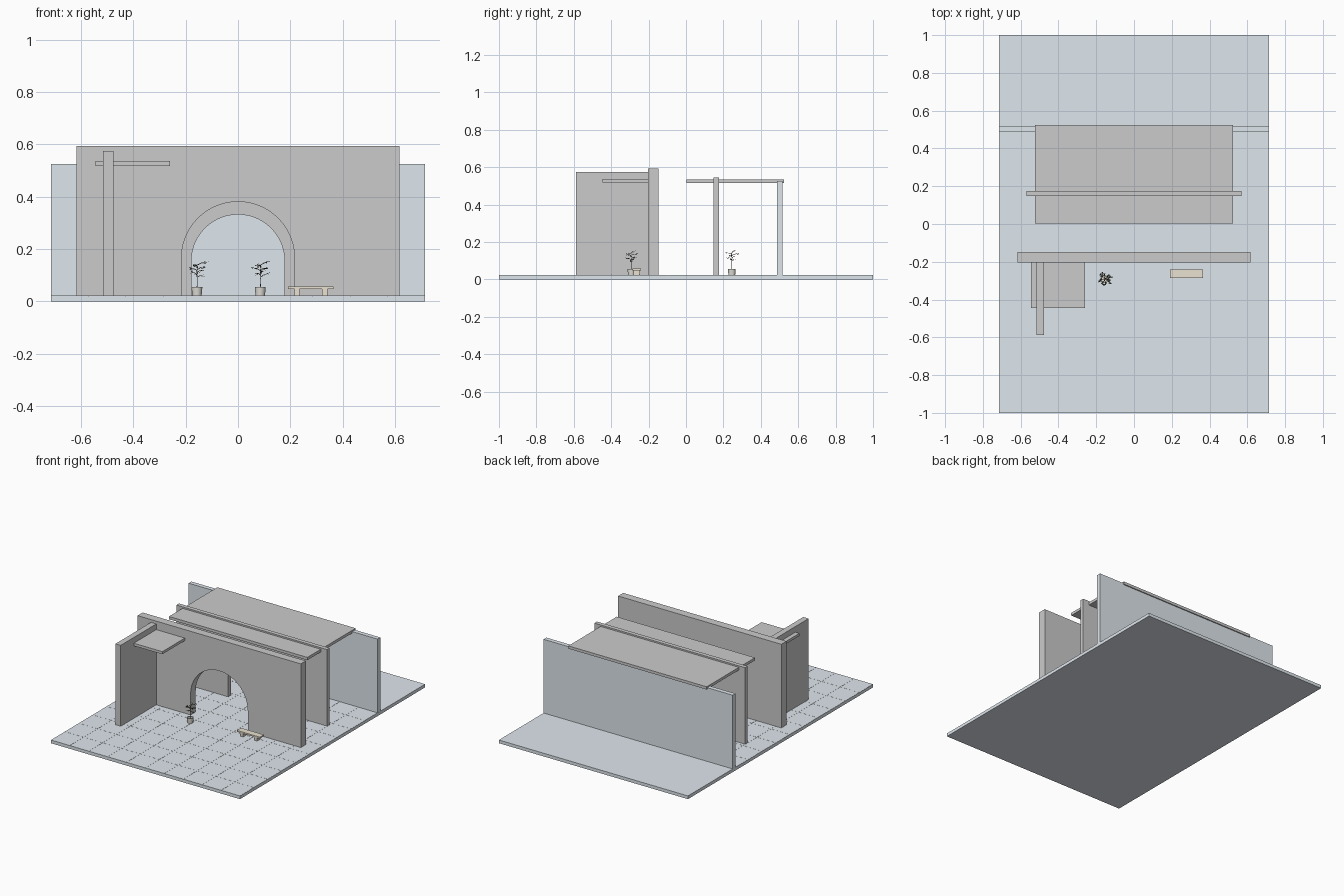
import bpy, bmesh, math, random
from mathutils import Vector

if "Cube" in bpy.data.objects:
    bpy.data.objects.remove(bpy.data.objects["Cube"])

random.seed(4)
FLOOR = 0.022


def material(name, rgb):
    m = bpy.data.materials.new(name)
    m.diffuse_color = (*rgb, 1)
    m.use_nodes = True
    m.node_tree.nodes["Principled BSDF"].inputs["Base Color"].default_value = m.diffuse_color
    return m


STONE = material("pale_blue_stone", (0.74, 0.80, 0.85))
WOOD = material("pale_wood", (0.82, 0.76, 0.64))
CLAY = material("pot_clay", (0.75, 0.73, 0.68))
LEAF = material("leaf_dark", (0.05, 0.07, 0.04))
BARK = material("bark", (0.14, 0.11, 0.08))


def finish(name, bm, mat=None):
    bmesh.ops.recalc_face_normals(bm, faces=bm.faces)
    me = bpy.data.meshes.new(name)
    bm.to_mesh(me)
    bm.free()
    ob = bpy.data.objects.new(name, me)
    bpy.context.collection.objects.link(ob)
    if mat:
        me.materials.append(mat)
    return ob


def add_box(bm, x0, x1, y0, y1, z0, z1):
    vs = bmesh.ops.create_cube(bm, size=1)["verts"]
    for v in vs:
        v.co = Vector((x0 + (v.co.x + .5) * (x1 - x0),
                       y0 + (v.co.y + .5) * (y1 - y0),
                       z0 + (v.co.z + .5) * (z1 - z0)))


def box(name, *dims, mat=None):
    bm = bmesh.new()
    add_box(bm, *dims)
    return finish(name, bm, mat)


def arch_wall(name, w, top, y0, y1, r, spring):
    """Wall with a round-headed doorway, one profile pushed back in y."""
    n = 48
    pts = [(-w, FLOOR), (-r, FLOOR)]
    pts += [(-r * math.cos(math.pi * i / n), spring + r * math.sin(math.pi * i / n))
            for i in range(n + 1)]
    pts += [(r, FLOOR), (w, FLOOR), (w, top), (-w, top)]
    bm = bmesh.new()
    face = bm.faces.new([bm.verts.new((x, y0, z)) for x, z in pts])
    out = bmesh.ops.extrude_face_region(bm, geom=[face])["geom"]
    bmesh.ops.translate(bm, vec=(0, y1 - y0, 0),
                        verts=[g for g in out if isinstance(g, bmesh.types.BMVert)])
    return finish(name, bm)


# Ground slab with hairline-jointed paving
box("floor_slab", -0.715, 0.715, -1, 1, 0, FLOOR - 0.001, mat=STONE)
bm = bmesh.new()
size, gap = 0.143, 0.0005
for i in range(10):
    for j in range(10):
        x, y = -0.715 + i * size, -1 + j * 0.15
        add_box(bm, x + gap, x + size - gap, y + gap, y + 0.15 - gap, FLOOR - 0.002, FLOOR)
add_box(bm, -0.715, 0.715, 0.5, 1, FLOOR - 0.002, FLOOR)
finish("paving", bm, STONE)

# Walls and roofs
arch_wall("front_arch_wall", 0.617, 0.594, -0.203, -0.148, 0.216, 0.165)
arch_wall("inner_arch_wall", 0.57, 0.545, 0.148, 0.176, 0.178, 0.154)
box("back_wall", -0.715, 0.715, 0.487, 0.517, FLOOR, 0.526, mat=STONE)
box("main_roof", -0.523, 0.523, 0.002, 0.524, 0.516, 0.535)
box("side_fin_wall", -0.516, -0.476, -0.587, -0.2, FLOOR, 0.575)
box("canopy", -0.545, -0.26, -0.446, -0.2, 0.518, 0.536)

# Bench
box("bench_seat", 0.191, 0.365, -0.285, -0.241, 0.047, 0.057, mat=WOOD)
for i, x in enumerate((0.225, 0.331)):
    box(f"bench_leg_{i}", x - 0.01, x + 0.01, -0.281, -0.245, FLOOR, 0.048, mat=WOOD)


def pot(name, x, y):
    """Open planter turned from a short profile."""
    prof = [(0, 0), (0.018, 0), (0.021, 0.034), (0.018, 0.034), (0.017, 0.028), (0, 0.028)]
    bm = bmesh.new()
    verts = [bm.verts.new((x + r, y, FLOOR + z)) for r, z in prof]
    edges = [bm.edges.new(p) for p in zip(verts, verts[1:])]
    bmesh.ops.spin(bm, geom=verts + edges, cent=(x, y, 0), axis=(0, 0, 1),
                   angle=2 * math.pi, steps=24)
    bmesh.ops.remove_doubles(bm, verts=bm.verts, dist=1e-5)
    ob = finish(name, bm, CLAY)
    for p in ob.data.polygons:
        p.use_smooth = abs(p.normal.z) < 0.5
    ob.data.set_sharp_from_angle(angle=math.radians(35))


def stem(name, paths):
    """Tapered twigs as one bevelled curve."""
    cu = bpy.data.curves.new(name, "CURVE")
    cu.dimensions = "3D"
    cu.bevel_depth = 0.0016
    cu.bevel_resolution = 1
    cu.use_fill_caps = True
    for path in paths:
        sp = cu.splines.new("POLY")
        sp.points.add(len(path) - 1)
        for i, (p, c) in enumerate(zip(sp.points, path)):
            p.co = (*c, 1)
            p.radius = 1 - 0.5 * i / (len(path) - 1)
    cu.materials.append(BARK)
    bpy.context.collection.objects.link(bpy.data.objects.new(name, cu))


def plant(name, x, y):
    pot(name + "_pot", x, y)
    base = Vector((x, y, FLOOR + 0.026))
    trunk = [base + Vector(p) for p in
             ((0, 0, 0), (0.002, 0, 0.03), (-0.001, 0.001, 0.06), (0.003, 0, 0.095))]
    paths, bm = [trunk], bmesh.new()
    for b in range(9):
        a = b * 2.4
        start = trunk[1].lerp(trunk[3], 0.25 + 0.7 * b / 8)
        reach = random.uniform(0.018, 0.033)
        out = Vector((math.cos(a), math.sin(a), 0))
        tip = start + out * reach + Vector((0, 0, random.uniform(0.004, 0.014)))
        paths.append([start, start.lerp(tip, 0.5) + Vector((0, 0, 0.003)), tip])
        # Pointed leaves along each twig
        for k in range(5):
            root = start.lerp(tip, 0.45 + 0.55 * k / 4)
            t = a + random.uniform(-1.2, 1.2)
            d = Vector((math.cos(t), math.sin(t), random.uniform(-0.4, 0.5))) * 0.013
            s = Vector((-math.sin(t), math.cos(t), random.uniform(-0.3, 0.3))) * 0.0035
            bm.faces.new([bm.verts.new(c) for c in
                          (root, root + d * 0.5 + s, root + d, root + d * 0.5 - s)])
    finish(name + "_leaves", bm, LEAF)
    stem(name + "_branches", paths)


# Potted plants, one outside and one under the roof
plant("front_plant", -0.157, -0.292)
plant("inner_plant", 0.085, 0.245)
